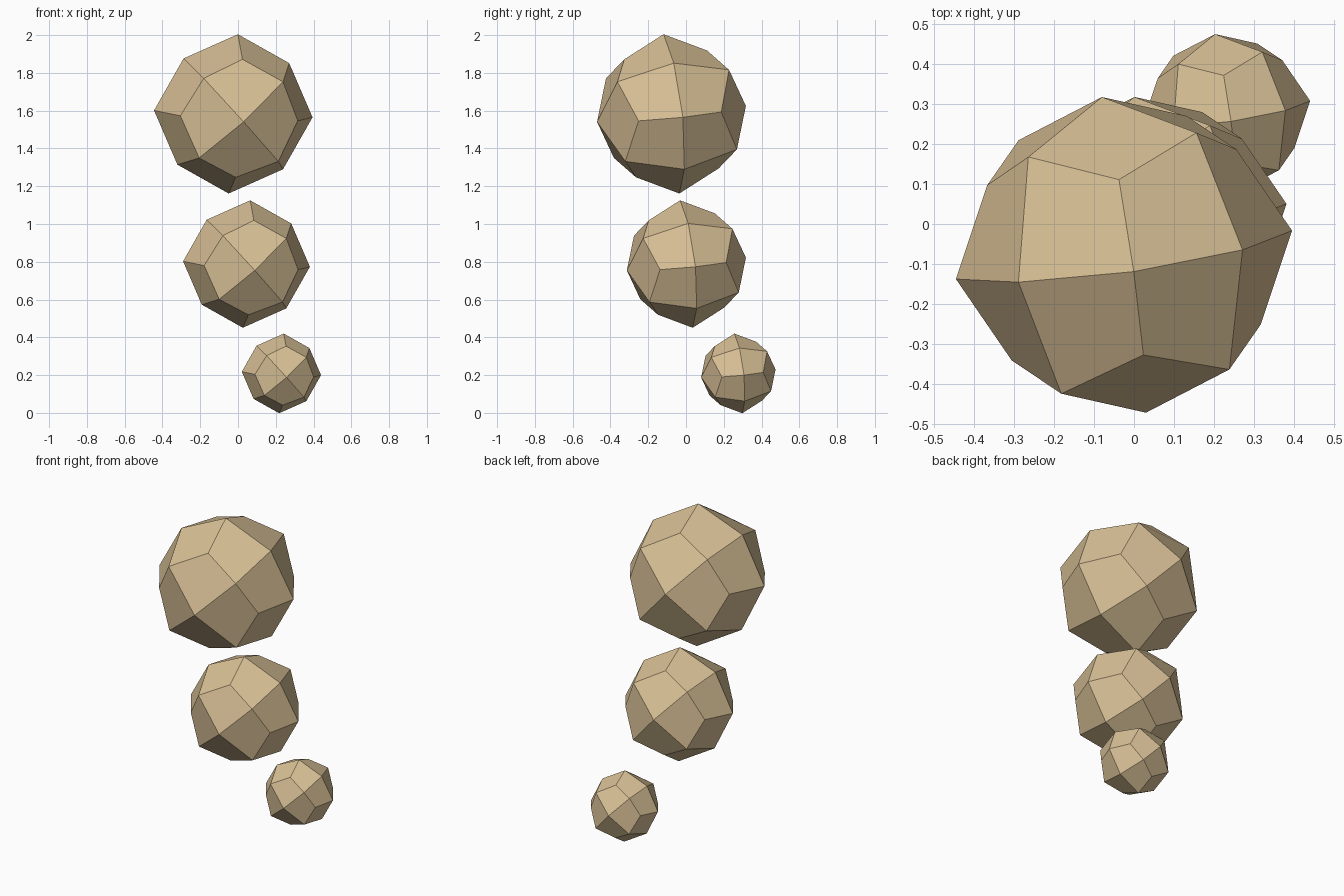
import bpy
from math import radians
from mathutils import Euler, Matrix

cube = bpy.data.objects.get("Cube")
if cube:
    bpy.data.objects.remove(cube, do_unlink=True)

# Single sandy tan material
tan = bpy.data.materials.new("sandy_tan")
tan.use_nodes = True
color = (0.68, 0.52, 0.30, 1)
tan.diffuse_color = color
bsdf = tan.node_tree.nodes["Principled BSDF"]
bsdf.inputs["Base Color"].default_value = color
bsdf.inputs["Roughness"].default_value = 0.9

# Shared tilt: cube stood on its edge, then leaned slightly
tilt = Euler((0.106, 0.043, 0.143)).to_matrix() @ Matrix.Rotation(radians(45), 3, 'Y')


def faceted_ball(name, center, half):
    """Cube rounded by one smooth subdivision, kept flat shaded."""
    bpy.ops.mesh.primitive_cube_add(size=2 * half, location=center,
                                    rotation=tilt.to_euler())
    ball = bpy.context.object
    ball.name = name
    ball.data.materials.append(tan)
    rounding = ball.modifiers.new("rounding", 'SUBSURF')
    rounding.levels = rounding.render_levels = 1
    rounding.use_limit_surface = False
    bpy.ops.object.shade_flat()


# Three balls, large to small from top to bottom
faceted_ball("large_ball", (-0.025, -0.077, 1.583), 0.40)
faceted_ball("middle_ball", (0.045, 0.002, 0.788), 0.32)
faceted_ball("small_ball", (0.23, 0.277, 0.209), 0.20)
